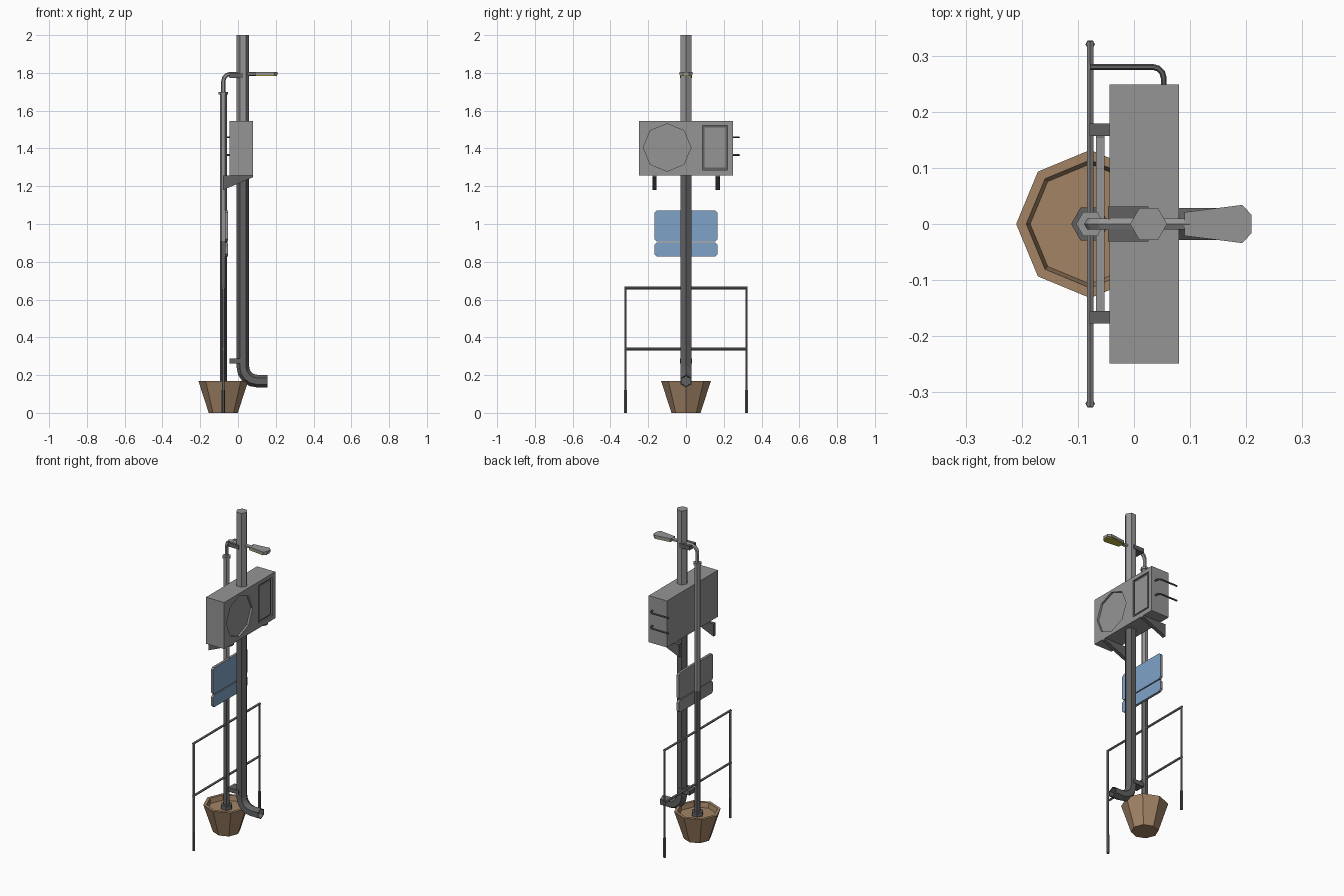
import bpy, bmesh, math
from mathutils import Vector

if "Cube" in bpy.data.objects:
    bpy.data.objects.remove(bpy.data.objects["Cube"])


def mat(name, c):
    m = bpy.data.materials.new(name)
    m.diffuse_color = (*c, 1)
    m.use_nodes = True
    m.node_tree.nodes["Principled BSDF"].inputs["Base Color"].default_value = m.diffuse_color
    return m


GREY = mat("light grey metal", (0.30, 0.30, 0.30))
MID = mat("mid grey metal", (0.21, 0.21, 0.21))
DARK = mat("dark grey metal", (0.12, 0.12, 0.12))
BLUE = mat("sign blue", (0.21, 0.37, 0.58))
BROWN = mat("terracotta brown", (0.36, 0.23, 0.13))
LAMP = mat("lamp yellow", (0.50, 0.45, 0.06))


def finish(name, bm, *mats):
    bmesh.ops.recalc_face_normals(bm, faces=bm.faces[:])
    me = bpy.data.meshes.new(name)
    bm.to_mesh(me)
    bm.free()
    for m in mats:
        me.materials.append(m)
    ob = bpy.data.objects.new(name, me)
    bpy.context.collection.objects.link(ob)
    return ob


def box(name, lo, hi, *mats):
    bm = bmesh.new()
    bmesh.ops.create_cube(bm, size=1)
    for v in bm.verts:
        v.co = Vector([(a + b) / 2 + c * (b - a) for a, b, c in zip(lo, hi, v.co)])
    return finish(name, bm, *mats)


def prism(name, pts, axis, lo, hi, *mats):
    """Extrude a 2D outline along one axis."""
    bm = bmesh.new()

    def place(p, d):
        c = list(p)
        c.insert(axis, d)
        return bm.verts.new(c)
    a, b = ([place(p, d) for p in pts] for d in (lo, hi))
    bm.faces.new(a)
    bm.faces.new(b)
    for i in range(len(pts)):
        j = (i + 1) % len(pts)
        bm.faces.new((a[i], a[j], b[j], b[i]))
    return finish(name, bm, *mats)


def sweep(name, path, plane, radius, sides, *mats, hollow=False, split=None, turn=0):
    """Tube along a planar path with mitred bends; plane is the plane's normal."""
    path, side = [Vector(p) for p in path], Vector(plane)
    bm, rings = bmesh.new(), []
    for i, p in enumerate(path):
        d0 = (p - path[max(i - 1, 0)]).normalized()
        d1 = (path[min(i + 1, len(path) - 1)] - p).normalized()
        t = (d0 + d1).normalized()
        n = t.cross(side) / t.dot(d1 if i == 0 else d0)
        angles = [turn + 2 * math.pi * k / sides for k in range(sides)]
        rings.append([bm.verts.new(p + radius * (math.cos(a) * n + math.sin(a) * side))
                      for a in angles])
    for r, s in zip(rings, rings[1:]):
        for k in range(sides):
            j = (k + 1) % sides
            bm.faces.new((r[k], r[j], s[j], s[k]))
    bm.faces.new(rings[0])
    end = bm.faces.new(rings[-1])
    if hollow:
        bmesh.ops.recalc_face_normals(bm, faces=bm.faces[:])
        bmesh.ops.inset_region(bm, faces=[end], thickness=radius * 0.15)
        bmesh.ops.inset_region(bm, faces=[end], thickness=0.001, depth=-0.03)
    if split is not None:   # darker paint below this height
        for f in bm.faces:
            f.material_index = int(f.calc_center_median().z < split)
    return finish(name, bm, *mats)


def arc(cx, cz, r, a0, a1, n):
    steps = [math.radians(a0 + (a1 - a0) * i / n) for i in range(n + 1)]
    return [(cx + r * math.cos(a), cz + r * math.sin(a)) for a in steps]


def ngon(cx, cy, r, n):
    return [(cx + r * math.cos(2 * math.pi * k / n),
             cy + r * math.sin(2 * math.pi * k / n)) for k in range(n)]


PX, DX = -0.078, 0.026   # lamp pole and drain pipe centres

# Drain pipe with elbow outlet, and its clamps
bend = [(x, 0, z) for x, z in arc(DX + 0.075, 0.243, 0.075, 180, 270, 4)]
sweep("drain_pipe", [(DX, 0, 2), (DX, 0, 1.28)] + bend + [(0.157, 0, 0.168)],
      (0, 1, 0), 0.033, 6, GREY, DARK, hollow=True, split=1.28)
for name, z in (("lower_pipe_clamp", 0.275), ("upper_pipe_clamp", 1.787)):
    box(name, (-0.046, -0.031, z - 0.013), (DX, 0.031, z + 0.013), DARK)

# Lamp pole, collars, arm and head
sweep("lamp_pole", [(PX, 0, 0.1), (PX, 0, 0.91), (PX, 0, 1.69)],
      (0, 1, 0), 0.0185, 6, GREY, DARK, split=0.91)
prism("pole_collar", ngon(PX, 0, 0.025, 6), 2, 1.685, 1.698, GREY)
prism("pole_base_flange", ngon(PX, 0, 0.034, 6), 2, 0.12, 0.165, DARK)
bend = [(x, 0, z) for x, z in arc(PX + 0.04, 1.755, 0.04, 180, 90, 3)]
sweep("lamp_arm", [(PX, 0, 1.69)] + bend + [(0.10, 0, 1.795)],
      (0, 1, 0), 0.011, 6, GREY)
half = [(0.09, 0.021), (0.193, 0.034), (0.209, 0.017)]
outline = half + [(x, -y) for x, y in reversed(half)]
prism("lamp_head", outline, 2, 1.789, 1.805, GREY)
prism("lamp_lens", [(0.15 + (x - 0.15) * 0.94, y * 0.92) for x, y in outline],
      2, 1.783, 1.789, LAMP)

# Planter: tapered octagonal pot with recessed soil
bm = bmesh.new()
low = [bm.verts.new((x, y, 0)) for x, y in ngon(PX, 0, 0.077, 8)]
high = [bm.verts.new((x, y, 0.17)) for x, y in ngon(PX, 0, 0.132, 8)]
bm.faces.new(low)
soil = bm.faces.new(high)
for i in range(8):
    j = (i + 1) % 8
    bm.faces.new((low[i], low[j], high[j], high[i]))
bmesh.ops.recalc_face_normals(bm, faces=bm.faces[:])
bmesh.ops.inset_region(bm, faces=[soil], thickness=0.018)
bmesh.ops.inset_region(bm, faces=[soil], thickness=0.007, depth=-0.03)
finish("planter", bm, BROWN)

# Outdoor cooling unit with recessed fan and vent
unit = box("cooling_unit", (-0.044, -0.249, 1.258), (0.08, 0.249, 1.545), GREY)
cutters = [prism("fan_cutter", ngon(-0.1, 1.405, 0.126, 8), 0, 0.068, 0.12, GREY),
           box("vent_cutter", (0.07, 0.087, 1.287), (0.12, 0.220, 1.521), GREY)]
for c in cutters:
    c.hide_render = True
    m = unit.modifiers.new(c.name, "BOOLEAN")
    m.object, m.operation, m.solver = c, "DIFFERENCE", "EXACT"
bpy.context.view_layer.update()
cut = bpy.data.meshes.new_from_object(
    unit.evaluated_get(bpy.context.evaluated_depsgraph_get()))
unit.modifiers.clear()
unit.data = cut
for c in cutters:
    bpy.data.objects.remove(c)
box("vent_frame", (0.069, 0.087, 1.287), (0.072, 0.220, 1.521), DARK)
box("vent_panel", (0.071, 0.098, 1.298), (0.077, 0.209, 1.510), GREY)

# Wedge brackets under the unit
for name, y in (("front_bracket", -0.166), ("rear_bracket", 0.168)):
    prism(name, [(-0.079, 1.258), (0.08, 1.258), (0.08, 1.248), (-0.079, 1.18)],
          1, y - 0.011, y + 0.011, DARK)

# Refrigerant tubes that turn back past the unit
for name, z in (("upper_tube", 1.46), ("lower_tube", 1.365)):
    bend = [(x, y, z) for x, y in arc(0.033, 0.26, 0.02, 0, 90, 3)]
    sweep(name, [(0.053, 0.245, z)] + bend + [(PX, 0.28, z)],
          (0, 0, 1), 0.0052, 6, DARK)

# Two sign panels with clipped corners, blue on the road side
for name, z0, z1 in (("upper_sign", 0.908, 1.072), ("lower_sign", 0.828, 0.902)):
    w, c = 0.167, 0.012
    pts = [(-w + c, z0), (w - c, z0), (w, z0 + c), (w, z1 - c),
           (w - c, z1), (-w + c, z1), (-w, z1 - c), (-w, z0 + c)]
    sign = prism(name, pts, 0, -0.068, -0.053, GREY, BLUE)
    for f in sign.data.polygons:
        f.material_index = int(f.normal.x > 0.9)

# Railing: two posts with sleeves and two rails
for name, y in (("front", -0.32), ("rear", 0.32)):
    sweep(name + "_rail_post", [(PX, y, 0), (PX, y, 0.663)], (0, 1, 0), 0.007, 6, MID)
    sweep(name + "_post_sleeve", [(PX, y, 0), (PX, y, 0.12)], (0, 1, 0), 0.0085, 6, DARK)
for name, z in (("top_rail", 0.661), ("middle_rail", 0.338)):
    sweep(name, [(PX, -0.326, z), (PX, 0.326, z)], (1, 0, 0), 0.007, 6, MID)
